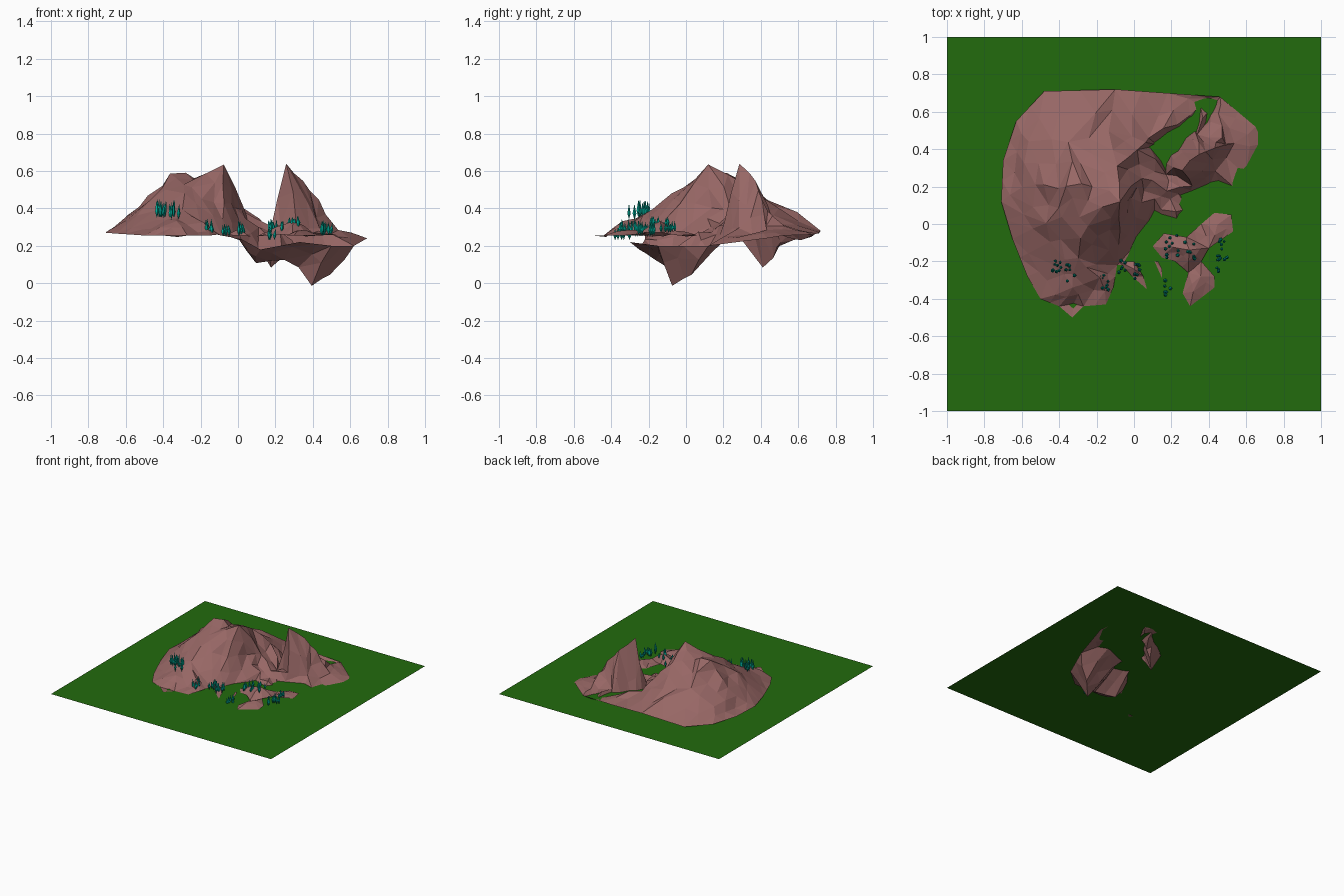
import bpy, bmesh, math, random
from mathutils import Vector, Matrix
from mathutils.geometry import delaunay_2d_cdt

if "Cube" in bpy.data.objects:
    bpy.data.objects.remove(bpy.data.objects["Cube"])

random.seed(7)
GROUND_Z = 0.25


def material(name, rgb):
    m = bpy.data.materials.new(name)
    m.diffuse_color = (*rgb, 1)
    m.use_nodes = True
    m.node_tree.nodes["Principled BSDF"].inputs["Base Color"].default_value = m.diffuse_color
    return m


GRASS = material("grass green", (0.016, 0.145, 0.004))
ROCK = material("dusty rose rock", (0.31, 0.135, 0.13))
TEAL = material("teal crystal", (0.0, 0.42, 0.32))


def add_object(name, bm, mat):
    mesh = bpy.data.meshes.new(name)
    bm.to_mesh(mesh)
    bm.free()
    mesh.materials.append(mat)
    obj = bpy.data.objects.new(name, mesh)
    bpy.context.collection.objects.link(obj)
    return obj


def rock_sheet(name, outline, inner, rough):
    """Triangulate an outline with spot heights, then break it into jagged facets."""
    pts = outline + inner
    n = len(outline)
    edges = [(i, (i + 1) % n) for i in range(n)]
    v2, _, faces, orig, _, _ = delaunay_2d_cdt(
        [Vector(p[:2]) for p in pts], edges, [], 1, 1e-5)
    bm = bmesh.new()
    verts = [bm.verts.new((v.x, v.y, pts[o[0]][2] if o else GROUND_Z))
             for v, o in zip(v2, orig)]
    for f in faces:
        bm.faces.new([verts[i] for i in f])
    control = set(verts)
    long_edges = [e for e in bm.edges if e.calc_length() > 0.09]
    bmesh.ops.subdivide_edges(bm, edges=long_edges, cuts=1, use_grid_fill=True)
    bmesh.ops.triangulate(bm, faces=bm.faces[:])
    for v in bm.verts:
        if v not in control and not v.is_boundary:
            v.co += Vector([random.uniform(-rough, rough) for _ in range(3)])
    bmesh.ops.recalc_face_normals(bm, faces=bm.faces[:])
    if sum(f.normal.z for f in bm.faces) < 0:
        bmesh.ops.reverse_faces(bm, faces=bm.faces[:])
    return add_object(name, bm, ROCK)


# Ground square
bm = bmesh.new()
bmesh.ops.create_grid(bm, x_segments=1, y_segments=1, size=1,
                      matrix=Matrix.Translation((0, 0, GROUND_Z)))
add_object("grass_ground", bm, GRASS)

# Foot of the mountains, running round the sunken basin
foot = [(-.71, .12, .27), (-.65, -.08, .265), (-.57, -.28, .26), (-.50, -.40, .255),
        (-.40, -.44, .255), (-.33, -.50, .255), (-.27, -.44, .255), (-.15, -.43, .255),
        (-.11, -.34, .26), (-.09, -.22, .255), (.02, -.22, .235), (.12, -.25, .18),
        (.33, -.30, .22), (.50, -.15, .20), (.62, .12, .20), (.69, .43, .24),
        (.65, .52, .255), (.46, .68, .26), (.18, .70, .265), (-.10, .72, .28),
        (-.48, .71, .265), (-.63, .55, .265), (-.70, .34, .27)]

# Spot heights of the big left mountain
left_mountain = [
    (-.07, .13, .63), (-.35, .20, .59), (-.21, .20, .57), (-.29, .05, .54),
    (-.48, .20, .48), (-.46, .00, .43), (-.60, .20, .34), (-.55, .43, .36),
    (-.34, .45, .45), (-.10, .32, .53), (-.14, .50, .40), (-.18, -.05, .46),
    (-.08, -.03, .43), (-.30, -.18, .40), (-.45, -.22, .345), (-.33, -.34, .32),
    (-.19, -.28, .31), (.03, .40, .40), (.09, .46, .33), (-.02, .13, .40),
    (.03, .25, .37), (.01, -.07, .25), (.10, .12, .30), (.17, .19, .30),
    (.22, .05, .265), (.24, .535, .27), (.37, .635, .255)]

# Spot heights of the sharp right peak
right_peak = [
    (.27, .30, .63), (.36, .38, .55), (.42, .42, .45), (.47, .45, .35),
    (.30, .21, .32), (.44, .27, .28), (.35, .49, .28), (.46, .59, .28),
    (.18, .28, .28), (.54, .43, .27)]

# Sunken valley between the peaks and the basin in front
basin = [
    (.17, .41, .08), (.28, .50, .18), (.40, .60, .22), (.10, -.10, .12),
    (.39, -.06, .0), (.50, .04, .05), (.33, .13, .19), (.26, -.16, .14)]

rock_sheet("mountain_range", foot, left_mountain + right_peak + basin, 0.016)

# Low outcrop standing in front of the basin
outcrop = [(.10, -.12, .25), (.16, -.05, .27), (.28, -.07, .28), (.36, .00, .25),
           (.43, .06, .255), (.52, .05, .26), (.53, -.04, .255), (.40, -.13, .27),
           (.36, -.20, .27), (.43, -.28, .26), (.43, -.34, .255), (.30, -.44, .255),
           (.26, -.37, .255), (.29, -.26, .26), (.22, -.20, .26), (.15, -.18, .255)]
rock_sheet("front_outcrop", outcrop,
           [(.20, -.12, .30), (.30, -.14, .335), (.45, .0, .28), (.35, -.28, .29)], 0.008)

# Two small rock slivers
rock_sheet("sliver_left", [(-.08, -.20, .26), (-.01, -.28, .255), (.07, -.35, .25),
                           (.05, -.28, .26), (.00, -.20, .26)], [(.0, -.24, .285)], 0.004)
rock_sheet("sliver_right", [(.11, -.20, .255), (.15, -.29, .255), (.15, -.24, .26),
                            (.13, -.20, .265)], [], 0.004)


def crystal_tuft(name, x, y, z, dx, dy, height, count):
    """Scatter slim bipyramid spikes round a point."""
    bm = bmesh.new()
    for _ in range(count):
        px = x + random.uniform(-dx, dx)
        py = y + random.uniform(-dy, dy)
        h = height * random.uniform(.75, 1.1)
        r = random.uniform(.008, .011)
        lean = random.uniform(-.008, .008)
        base = bm.verts.new((px, py, z - .01))
        tip = bm.verts.new((px + lean, py, z + h))
        ring = [bm.verts.new((px + r * math.cos(a * math.tau / 5),
                              py + r * math.sin(a * math.tau / 5), z + h * .3))
                for a in range(5)]
        for i in range(5):
            a, b = ring[i], ring[(i + 1) % 5]
            bm.faces.new((a, b, tip))
            bm.faces.new((b, a, base))
    add_object(name, bm, TEAL)


# Crystal tufts: x, y, base z, spread x, spread y, height, count
tufts = [(-.41, -.23, .36, .025, .05, .09, 9), (-.34, -.26, .35, .025, .045, .09, 8),
         (-.16, -.32, .27, .025, .05, .07, 8), (-.06, -.23, .26, .025, .035, .055, 6),
         (.015, -.26, .26, .02, .045, .075, 7), (.18, -.34, .24, .02, .04, .06, 6),
         (.20, -.12, .28, .04, .06, .06, 10), (.30, -.14, .31, .03, .05, .05, 8),
         (.47, -.11, .28, .025, .03, .05, 5), (.47, -.22, .265, .03, .05, .07, 10)]
for i, t in enumerate(tufts):
    crystal_tuft(f"crystal_tuft_{i + 1}", *t)
